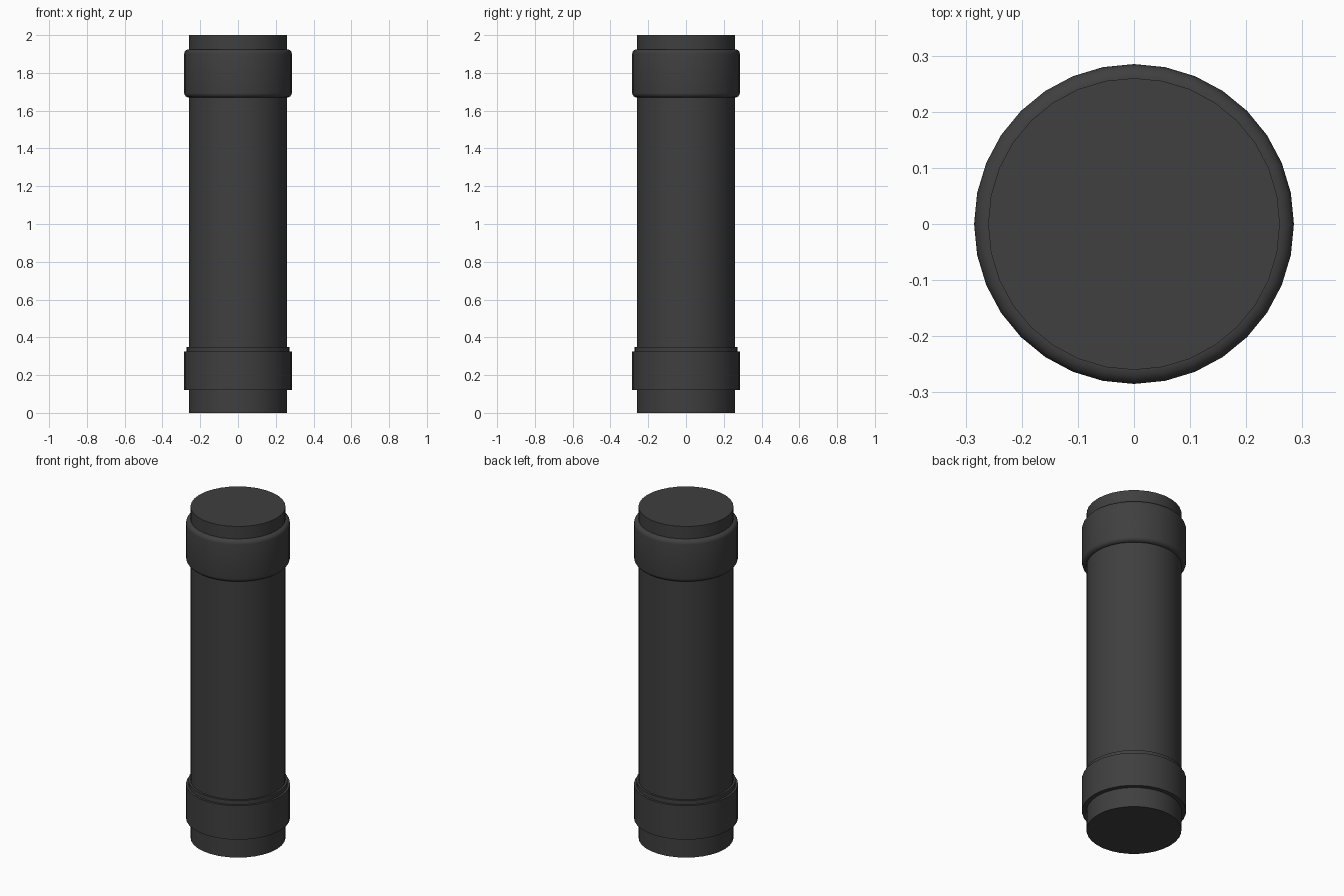
import bpy
import math

SIDES = 32

cube = bpy.data.objects.get("Cube")
if cube:
    bpy.data.objects.remove(cube, do_unlink=True)

# Single dark material
dark = bpy.data.materials.new("dark grey")
dark.use_nodes = True
colour = (0.05, 0.05, 0.05, 1)
dark.diffuse_color = colour
dark.node_tree.nodes["Principled BSDF"].inputs["Base Color"].default_value = colour


def cylinder(name, radius, bottom, top):
    """Capped upright cylinder between two heights."""
    bpy.ops.mesh.primitive_cylinder_add(
        vertices=SIDES, radius=radius, depth=top - bottom,
        location=(0, 0, (bottom + top) / 2))
    obj = bpy.context.object
    obj.name = name
    obj.data.materials.append(dark)
    return obj


def smooth(obj):
    bpy.ops.object.select_all(action="DESELECT")
    obj.select_set(True)
    bpy.context.view_layer.objects.active = obj
    bpy.ops.object.shade_smooth_by_angle(angle=math.radians(35))


# Main tube
smooth(cylinder("tube", 0.26, 0, 2))

# Lower collar with a thin step on top
smooth(cylinder("lower_collar", 0.285, 0.12, 0.325))
smooth(cylinder("collar_step", 0.272, 0.3, 0.35))

# Upper collar with rounded rims
upper = cylinder("upper_collar", 0.285, 1.67, 1.925)
bevel = upper.modifiers.new("rounded_rims", "BEVEL")
bevel.width = 0.024
bevel.segments = 4
bevel.limit_method = "ANGLE"
bevel.angle_limit = math.radians(45)
bpy.ops.object.modifier_apply(modifier=bevel.name)
smooth(upper)
